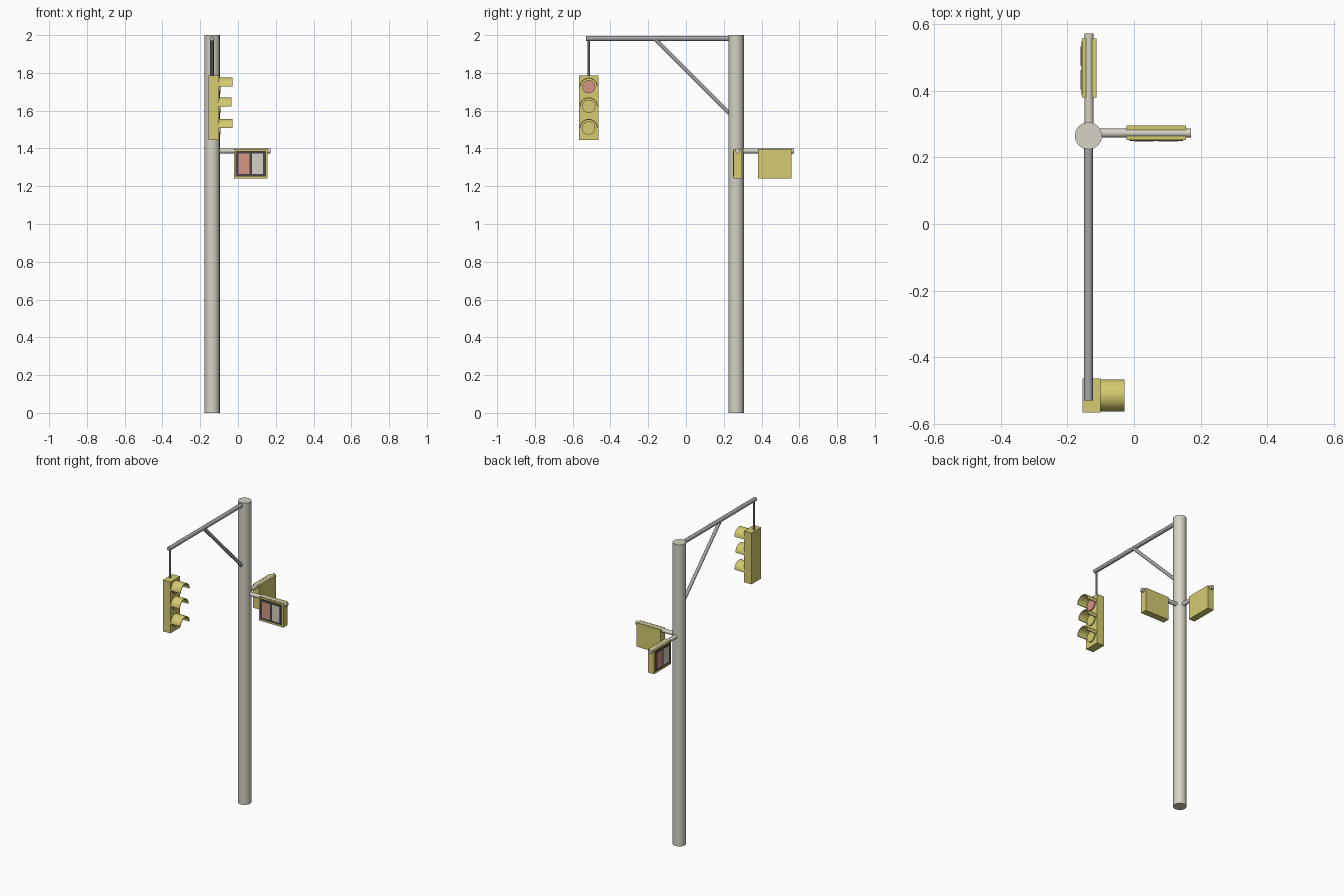
import bpy, bmesh, math
from mathutils import Vector, Matrix

cube = bpy.data.objects.get("Cube")
if cube:
    bpy.data.objects.remove(cube, do_unlink=True)


def material(name, rgb):
    m = bpy.data.materials.new(name)
    m.use_nodes = True
    m.diffuse_color = (*rgb, 1)
    m.node_tree.nodes["Principled BSDF"].inputs["Base Color"].default_value = (*rgb, 1)
    return m


PALE = material("pale_grey", (0.66, 0.64, 0.55))
STEEL = material("steel_grey", (0.38, 0.38, 0.39))
YELLOW = material("signal_yellow", (0.66, 0.60, 0.16))
RED = material("soft_red", (0.68, 0.30, 0.23))
DARK = material("dark_grey", (0.06, 0.06, 0.065))


def finish(name, bm, mat, matrix=Matrix(), smooth=False):
    bmesh.ops.recalc_face_normals(bm, faces=bm.faces)
    bm.transform(matrix)
    mesh = bpy.data.meshes.new(name)
    bm.to_mesh(mesh)
    bm.free()
    mesh.materials.append(mat)
    obj = bpy.data.objects.new(name, mesh)
    bpy.context.collection.objects.link(obj)
    if smooth:
        bpy.ops.object.select_all(action="DESELECT")
        obj.select_set(True)
        bpy.context.view_layer.objects.active = obj
        bpy.ops.object.shade_smooth_by_angle(angle=math.radians(40))
    return obj


def box(name, low, high, mat, matrix=Matrix()):
    low, high = Vector(low), Vector(high)
    bm = bmesh.new()
    bmesh.ops.create_cube(bm, size=1)
    fit = Matrix.Translation((low + high) / 2) @ Matrix.Diagonal((*(high - low), 1))
    return finish(name, bm, mat, matrix @ fit)


def rod(name, start, end, radius, mat, matrix=Matrix(), sides=16):
    start, end = Vector(start), Vector(end)
    axis = end - start
    bm = bmesh.new()
    bmesh.ops.create_cone(bm, cap_ends=True, segments=sides, radius1=radius,
                          radius2=radius, depth=axis.length)
    turn = axis.to_track_quat("Z", "Y").to_matrix().to_4x4()
    place = Matrix.Translation((start + end) / 2) @ turn
    return finish(name, bm, mat, matrix @ place, True)


def visor(name, centre, radius, length, thick, steps=16):
    # Half-round hood: a closed arch profile pushed out along x
    bm = bmesh.new()
    arch = [(r, math.pi * i / steps)
            for r, order in ((radius, range(steps + 1)),
                             (radius - thick, range(steps, -1, -1)))
            for i in order]
    verts = [bm.verts.new((0, r * math.cos(a), r * math.sin(a))) for r, a in arch]
    n = steps + 1
    strips = [bm.faces.new((verts[i], verts[i + 1], verts[2 * n - 2 - i], verts[2 * n - 1 - i]))
              for i in range(steps)]
    out = bmesh.ops.extrude_face_region(bm, geom=strips)["geom"]
    bmesh.ops.translate(bm, vec=(length, 0, 0),
                        verts=[v for v in out if isinstance(v, bmesh.types.BMVert)])
    # Keep the rear end closed too
    bm.verts.ensure_lookup_table()
    return finish(name, bm, YELLOW, Matrix.Translation(centre), True)


# Pole, overhead arm, brace and hanger
PX, PY = -0.137, 0.265
rod("pole", (PX, PY, 0), (PX, PY, 2), 0.041, PALE)
rod("overhead_arm", (PX, PY, 1.982), (PX, -0.53, 1.982), 0.0135, STEEL)
rod("arm_brace", (PX, PY - 0.03, 1.58), (PX, -0.165, 1.98), 0.011, STEEL)
rod("hanger", (PX, -0.515, 1.78), (PX, -0.515, 1.98), 0.006, STEEL, sides=8)

# Hanging three-lamp signal facing +x
LY, FACE = -0.515, -0.10
box("signal_housing", (-0.155, LY - 0.051, 1.445), (FACE, LY + 0.051, 1.785), YELLOW)
lamps = (("top", 1.727, 0.072, RED), ("middle", 1.623, 0.065, YELLOW),
         ("bottom", 1.508, 0.072, YELLOW))
for level, z, length, mat in lamps:
    rod(level + "_lens", (FACE - 0.01, LY, z), (FACE + 0.008, LY, z), 0.035, mat, sides=24)
    visor(level + "_visor", (FACE, LY, z), 0.048, length, 0.005)


def crossing_signal(name, origin, angle, side):
    # Local frame: arm along x, display facing -y
    m = Matrix.Translation(origin) @ Matrix.Rotation(angle, 4, "Z")
    mid = side * 0.204
    rod(name + "_arm", (0, 0, 0), (side * 0.308, 0, 0), 0.0135, PALE, m)
    box(name + "_box", (mid - 0.089, -0.021, -0.147), (mid + 0.089, 0.023, 0.01), YELLOW, m)
    box(name + "_display", (mid - 0.08, -0.023, -0.135), (mid + 0.08, -0.019, 0), DARK, m)
    for label, x, mat in (("stop", -0.036, RED), ("walk", 0.036, PALE)):
        box(f"{name}_{label}_panel", (mid + x - 0.029, -0.025, -0.121),
            (mid + x + 0.029, -0.021, -0.014), mat, m)


# Two pedestrian signals on side arms
crossing_signal("front_crossing", (PX, PY + 0.008, 1.387), 0, 1)
crossing_signal("rear_crossing", (PX + 0.002, PY, 1.387), -math.pi / 2, -1)
